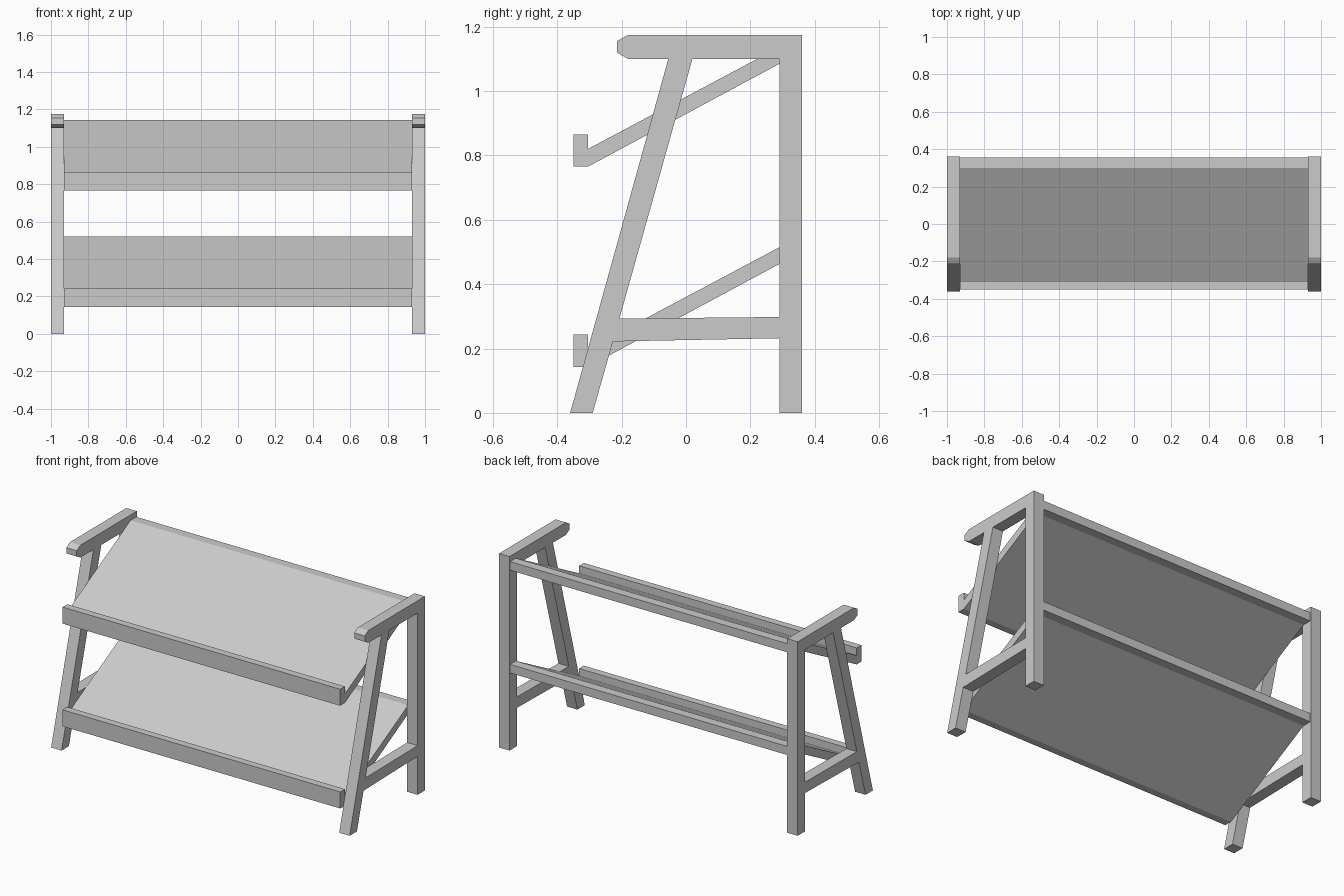
import bpy
from mathutils import Matrix

cube = bpy.data.objects.get("Cube")
if cube:
    bpy.data.objects.remove(cube, do_unlink=True)

grey = bpy.data.materials.new("light grey")
grey.use_nodes = True
grey.diffuse_color = (0.6, 0.6, 0.6, 1)
grey.node_tree.nodes["Principled BSDF"].inputs["Base Color"].default_value = (0.6, 0.6, 0.6, 1)

# Side-profile axes: local x -> world y, local y -> world z, local z -> world x
TO_SIDE = Matrix(((0, 0, 1, 0), (1, 0, 0, 0), (0, 1, 0, 0), (0, 0, 0, 1)))


def extruded(name, outlines, centre_x, width, lift=0.0):
    """Extrude (y, z) outlines along x; outlines inside the first become holes."""
    curve = bpy.data.curves.new(name + "_profile", "CURVE")
    curve.dimensions = "2D"
    curve.fill_mode = "BOTH"
    curve.extrude = width / 2
    for outline in outlines:
        spline = curve.splines.new("POLY")
        spline.points.add(len(outline) - 1)
        for point, (y, z) in zip(spline.points, outline):
            point.co = (y, z, 0, 1)
        spline.use_cyclic_u = True
    temp = bpy.data.objects.new(name + "_profile", curve)
    bpy.context.collection.objects.link(temp)
    graph = bpy.context.evaluated_depsgraph_get()
    mesh = bpy.data.meshes.new_from_object(temp.evaluated_get(graph))
    bpy.data.objects.remove(temp, do_unlink=True)
    mesh.name = name
    mesh.transform(Matrix.Translation((centre_x, 0, lift)) @ TO_SIDE)
    mesh.materials.clear()
    mesh.materials.append(grey)
    mesh.shade_flat()
    obj = bpy.data.objects.new(name, mesh)
    bpy.context.collection.objects.link(obj)
    return obj


# End frame: leaning front leg, crossbar, upright back post, arm with chamfered nose
frame_outline = [(-.36, 0), (-.29, 0), (-.227, .222), (.29, .232), (.29, 0), (.36, 0),
                 (.36, 1.175), (-.18, 1.175), (-.215, 1.155), (-.215, 1.12),
                 (-.18, 1.10), (-.055, 1.10)]
frame_opening = [(.29, 1.10), (.29, .298), (-.207, .293), (.02, 1.10)]
for side, sign in (("left", 1), ("right", -1)):
    extruded(side + "_end_frame", [frame_outline, frame_opening], sign * .965, .07)

# Sloping shelf: raised front lip, tilted board, level back rail
shelf_outline = [(-.35, .765), (-.305, .765), (.30, 1.09), (.355, 1.09), (.355, 1.142),
                 (.30, 1.142), (-.305, .82), (-.305, .865), (-.35, .865)]
for level, lift in (("upper", 0), ("lower", -.622)):
    extruded(level + "_shelf", [shelf_outline], 0, 1.86, lift)

# Weld the caps to the sides and face everything outward
import bmesh
for obj in bpy.context.collection.objects:
    if obj.type == "MESH" and obj.name.endswith(("_frame", "_shelf")):
        bm = bmesh.new()
        bm.from_mesh(obj.data)
        bmesh.ops.remove_doubles(bm, verts=bm.verts, dist=.0005)
        bmesh.ops.recalc_face_normals(bm, faces=bm.faces)
        bm.to_mesh(obj.data)
        bm.free()
